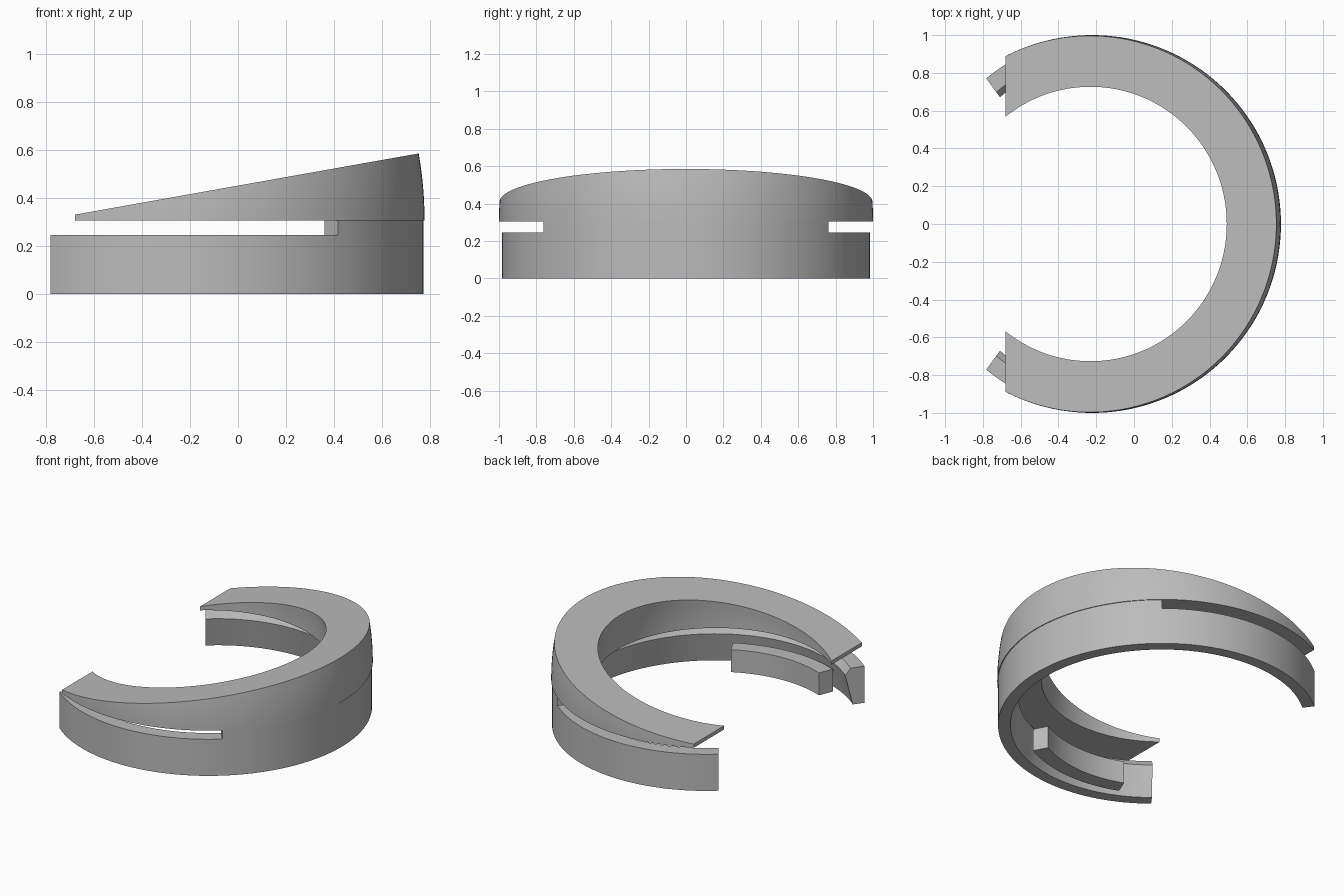
import bpy, bmesh
from math import cos, sin, radians

if "Cube" in bpy.data.objects:
    bpy.data.objects.remove(bpy.data.objects["Cube"])

CENTRE_X = -0.222
SLOT_ANGLE = 50      # the slots begin here, to either side of +x
END_ANGLE = 126      # the lower band stops here
CUT_X = -0.68        # the upper collar is cut off square here
UNDERSIDE = 0.305

grey = bpy.data.materials.new("plain grey")
grey.use_nodes = True
grey.diffuse_color = (0.5, 0.5, 0.5, 1)
grey.node_tree.nodes["Principled BSDF"].inputs["Base Color"].default_value = (0.5, 0.5, 0.5, 1)


def sweep(name, start, end, steps, section, cut_x=None):
    """Sweep a closed (radius, height) section round the ring's axis."""
    bm = bmesh.new()
    rings = []
    for i in range(steps + 1):
        deg = start + (end - start) * i / steps
        a = radians(deg)
        rings.append([bm.verts.new((CENTRE_X + r * cos(a), r * sin(a), z))
                      for r, z in section(deg)])
    for one, two in zip(rings, rings[1:]):
        n = len(one)
        for k in range(n):
            m = (k + 1) % n
            bm.faces.new((one[k], one[m], two[m], two[k]))
    bm.faces.new(rings[0])
    bm.faces.new(rings[-1])
    bmesh.ops.recalc_face_normals(bm, faces=bm.faces[:])
    if cut_x is not None:
        geom = bm.verts[:] + bm.edges[:] + bm.faces[:]
        cut = bmesh.ops.bisect_plane(bm, geom=geom, plane_co=(cut_x, 0, 0),
                                     plane_no=(-1, 0, 0), clear_outer=True)
        edges = [e for e in cut["geom_cut"] if isinstance(e, bmesh.types.BMEdge)]
        bmesh.ops.holes_fill(bm, edges=edges, sides=0)
        bmesh.ops.recalc_face_normals(bm, faces=bm.faces[:])
    mesh = bpy.data.meshes.new(name)
    bm.to_mesh(mesh)
    bm.free()
    mesh.materials.append(grey)
    obj = bpy.data.objects.new(name, mesh)
    bpy.context.collection.objects.link(obj)
    bpy.ops.object.select_all(action="DESELECT")
    obj.select_set(True)
    bpy.context.view_layer.objects.active = obj
    bpy.ops.object.shade_smooth_by_angle(angle=radians(25))
    return obj


def lean(z):
    """Inward curve of the collar walls with height."""
    return 0.31 * (z - UNDERSIDE) ** 2


def collar_section(deg):
    """Thick wedge with a sloping top and gently curved walls."""
    def wall(radius):
        r = radius
        for _ in range(4):   # settle on the sloping top plane
            x = CENTRE_X + r * cos(radians(deg))
            top = max(0.33 + 0.178 * (x - CUT_X), UNDERSIDE + 0.002)
            r = radius - lean(top)
        heights = [UNDERSIDE + (top - UNDERSIDE) * k / 6 for k in range(7)]
        return [(radius - lean(z), z) for z in heights]
    return wall(1.0) + wall(0.73)[::-1]


def band_section(deg):
    """Thin band with a bevelled inner lip; free arms bend inwards."""
    t = max(0, abs(deg) - SLOT_ANGLE) / (END_ANGLE - SLOT_ANGLE)
    bend = 0.042 * t ** 2
    profile = [(0.995, 0), (0.995, 0.245), (0.905, 0.245), (0.872, 0.2), (0.92, 0)]
    return [(r - bend, z) for r, z in profile]


def web_section(deg):
    return [(0.995, 0.245), (0.995, UNDERSIDE), (0.905, UNDERSIDE), (0.905, 0.245)]


def tab_section(deg):
    return [(0.745, 0.005), (0.845, 0.005), (0.845, 0.155), (0.745, 0.155)]


# Sloping upper collar, slotted lower band and the web joining them
sweep("upper_collar", -132, 132, 132, collar_section, CUT_X)
sweep("lower_band", -END_ANGLE, END_ANGLE, 126, band_section)
sweep("joining_web", -SLOT_ANGLE, SLOT_ANGLE, 50, web_section)

# Small curved tab inside the right-hand arm
sweep("inner_tab", -112, -62, 25, tab_section)
